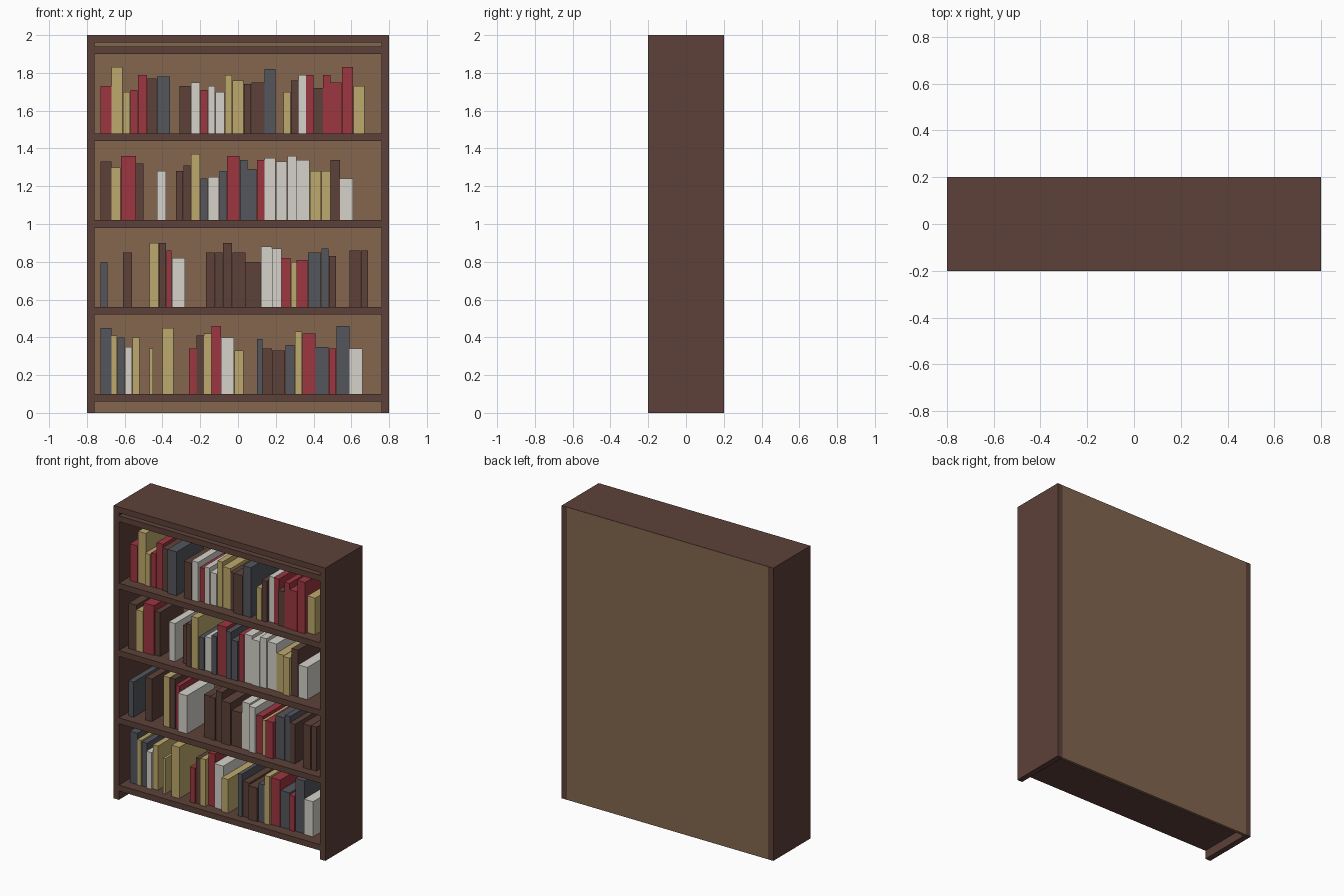
import bpy
import bmesh
import random
from mathutils import Matrix, Vector

if "Cube" in bpy.data.objects:
    bpy.data.objects.remove(bpy.data.objects["Cube"])

random.seed(4)


def srgb(value):
    c = value / 255
    return c / 12.92 if c <= 0.04045 else ((c + 0.055) / 1.055) ** 2.4


def material(name, rgb):
    mat = bpy.data.materials.new(name)
    mat.use_nodes = True
    color = (*[srgb(v) for v in rgb], 1.0)
    mat.diffuse_color = color
    mat.node_tree.nodes["Principled BSDF"].inputs["Base Color"].default_value = color
    return mat


MATERIALS = {
    "brown": material("dark brown", (93, 65, 57)),
    "panel": material("mid brown", (131, 102, 79)),
    "red": material("deep red", (157, 54, 65)),
    "tan": material("tan", (191, 170, 109)),
    "grey": material("slate grey", (83, 86, 92)),
    "white": material("off white", (213, 210, 202)),
}


def box(name, color, low, high):
    low, high = Vector(low), Vector(high)
    mesh = bpy.data.meshes.new(name)
    bm = bmesh.new()
    place = Matrix.Translation((low + high) / 2) @ Matrix.Diagonal((*(high - low), 1))
    bmesh.ops.create_cube(bm, size=1, matrix=place)
    bm.to_mesh(mesh)
    bm.free()
    mesh.materials.append(MATERIALS[color])
    obj = bpy.data.objects.new(name, mesh)
    bpy.context.scene.collection.objects.link(obj)
    return obj


# Case
HALF_W, HALF_D, HEIGHT, BOARD = 0.8, 0.2, 2.0, 0.04
INNER = HALF_W - BOARD
BACK = HALF_D - 0.02

for side, sign in (("left", 1), ("right", -1)):
    xs = sorted((sign * INNER, sign * HALF_W))
    box(side + "_side", "brown", (xs[0], -HALF_D, 0), (xs[1], HALF_D, HEIGHT))
box("top_board", "brown", (-INNER, -HALF_D, HEIGHT - BOARD), (INNER, HALF_D - 0.001, HEIGHT))
box("back_panel", "panel", (-INNER, BACK, 0), (INNER, HALF_D, HEIGHT - 0.002))

# Shelves
shelf_tops = [0.1 + 0.46 * i for i in range(5)]
for top in shelf_tops:
    box("shelf", "brown", (-INNER, -HALF_D, top - BOARD), (INNER, BACK, top))


# Books: colour, width and height in hundredths; "gap" leaves an empty space
def fill_shelf(top, books):
    x = -0.73
    for color, width, height in books:
        end = x + width / 100
        if color != "gap":
            depth = random.uniform(0.12, 0.15)
            box("book_" + color, color,
                (x + 0.001, -depth, top), (end - 0.001, depth, top + height / 100))
        x = end


fill_shelf(shelf_tops[3], [
    ("red", 6, 25), ("tan", 6, 35), ("tan", 4, 22), ("red", 4, 23),
    ("red", 5, 31), ("brown", 5, 29), ("grey", 7, 30), ("gap", 5, 0),
    ("brown", 6, 25), ("white", 5, 27), ("red", 4, 23), ("white", 4, 25),
    ("white", 5, 22), ("tan", 4, 31), ("tan", 6, 28), ("brown", 4, 26),
    ("brown", 7, 27), ("grey", 6, 34), ("gap", 4, 0), ("tan", 4, 22),
    ("brown", 4, 28), ("white", 4, 31), ("red", 4, 31), ("brown", 5, 24),
    ("red", 4, 31), ("red", 6, 27), ("red", 6, 35), ("tan", 6, 25),
])

fill_shelf(shelf_tops[2], [
    ("brown", 6, 31), ("tan", 5, 28), ("red", 8, 34), ("brown", 4, 30),
    ("gap", 7, 0), ("white", 5, 26), ("gap", 5, 0), ("brown", 4, 26),
    ("brown", 4, 29), ("tan", 5, 35), ("grey", 4, 22), ("white", 6, 23),
    ("grey", 4, 26), ("red", 7, 34), ("grey", 4, 32), ("grey", 5, 27),
    ("red", 4, 32), ("white", 6, 33), ("white", 6, 31), ("white", 5, 34),
    ("white", 7, 32), ("tan", 6, 26), ("tan", 5, 26), ("brown", 5, 32),
    ("white", 7, 22),
])

fill_shelf(shelf_tops[1], [
    ("grey", 4, 24), ("gap", 8, 0), ("brown", 5, 29), ("gap", 9, 0),
    ("tan", 5, 34), ("brown", 4, 34), ("red", 3, 30), ("white", 7, 26),
    ("gap", 11, 0), ("brown", 5, 29), ("brown", 4, 29), ("brown", 5, 34),
    ("brown", 7, 29), ("brown", 8, 24), ("white", 6, 32), ("white", 5, 31),
    ("red", 5, 26), ("tan", 3, 24), ("red", 6, 25), ("grey", 7, 29),
    ("grey", 4, 31), ("brown", 4, 27), ("gap", 7, 0), ("brown", 6, 30),
    ("brown", 4, 30),
])

fill_shelf(shelf_tops[0], [
    ("grey", 6, 35), ("tan", 3, 31), ("grey", 4, 30), ("white", 4, 25),
    ("tan", 4, 30), ("gap", 5, 0), ("tan", 2, 24), ("gap", 5, 0),
    ("tan", 6, 35), ("gap", 8, 0), ("red", 4, 24), ("brown", 4, 31),
    ("tan", 4, 32), ("red", 5, 36), ("white", 7, 30), ("tan", 5, 23),
    ("gap", 7, 0), ("grey", 3, 29), ("brown", 5, 24), ("brown", 7, 23),
    ("grey", 5, 26), ("tan", 4, 33), ("red", 7, 32), ("grey", 7, 25),
    ("red", 4, 24), ("grey", 7, 36), ("white", 7, 24),
])
